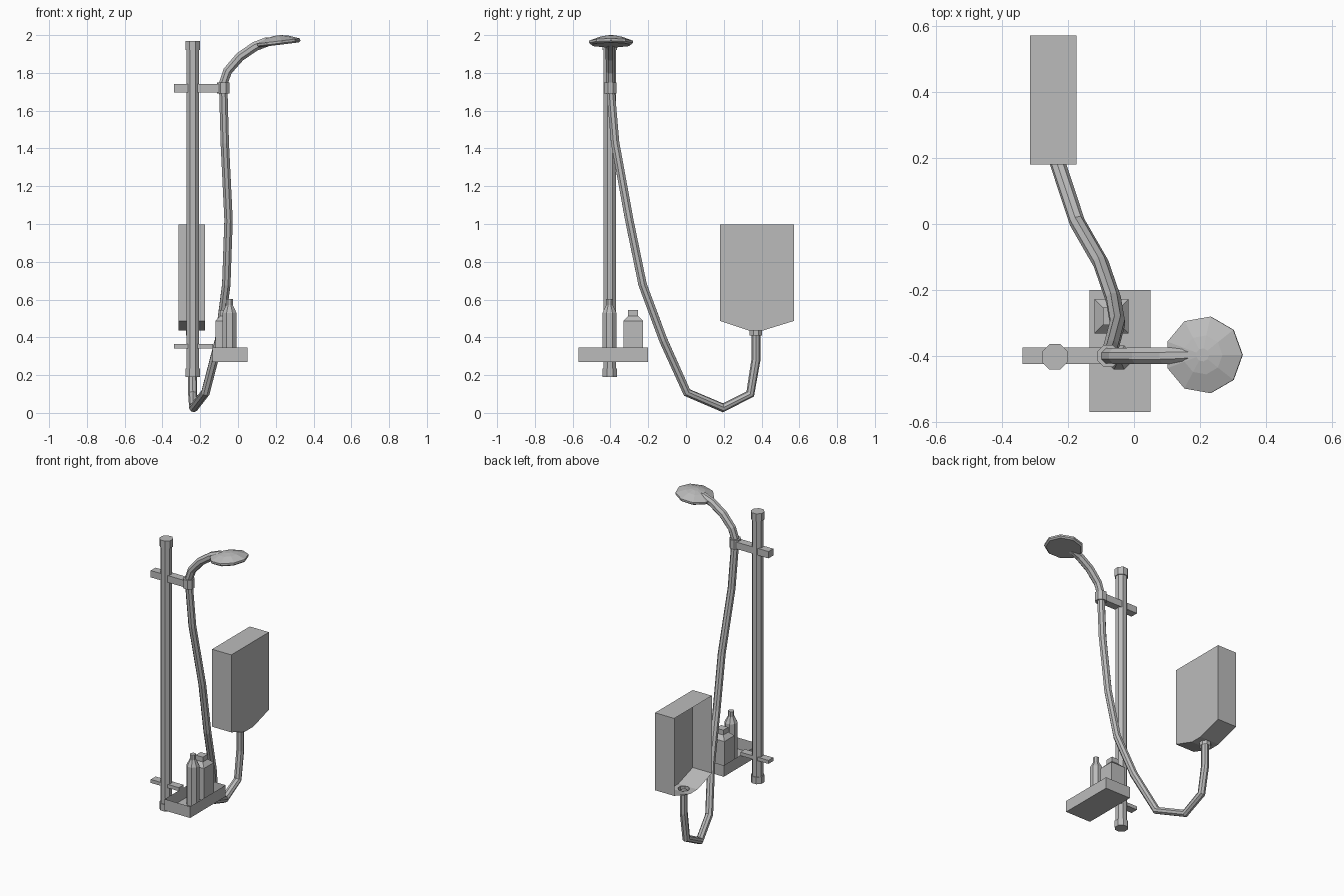
import bpy, bmesh, math
from mathutils import Vector, Matrix

if "Cube" in bpy.data.objects:
    bpy.data.objects.remove(bpy.data.objects["Cube"])

grey = bpy.data.materials.new("plain grey")
grey.diffuse_color = (0.5, 0.5, 0.5, 1)
grey.use_nodes = True
grey.node_tree.nodes["Principled BSDF"].inputs["Base Color"].default_value = grey.diffuse_color


def make(name, bm, fix=True):
    if fix:
        bmesh.ops.recalc_face_normals(bm, faces=bm.faces)
    me = bpy.data.meshes.new(name)
    bm.to_mesh(me)
    bm.free()
    me.materials.append(grey)
    ob = bpy.data.objects.new(name, me)
    bpy.context.collection.objects.link(ob)
    return ob


def box(name, lo, hi, open_top=False):
    bm = bmesh.new()
    lo, hi = Vector(lo), Vector(hi)
    size = hi - lo
    bmesh.ops.create_cube(bm, size=1, matrix=Matrix.Translation((lo + hi) / 2) @ Matrix.Diagonal((*size, 1)))
    if open_top:
        bm.normal_update()
        bmesh.ops.delete(bm, geom=[f for f in bm.faces if f.normal.z > 0.5], context='FACES_ONLY')
    return make(name, bm, not open_top)


def skin(name, rings, caps=True):
    bm = bmesh.new()
    loops = [[bm.verts.new(p) for p in ring] for ring in rings]
    n = len(loops[0])
    for a, b in zip(loops, loops[1:]):
        for i in range(n):
            j = (i + 1) % n
            bm.faces.new((a[i], a[j], b[j], b[i]))
    if caps:
        bm.faces.new(loops[0][::-1])
        bm.faces.new(loops[-1])
    return make(name, bm, caps)


def lathe(name, x, y, profile, sides=8, turn=None, caps=True):
    turn = math.pi / sides if turn is None else turn
    rings = []
    for r, z in profile:
        rings.append([Vector((x + r * math.cos(turn + math.tau * i / sides),
                              y + r * math.sin(turn + math.tau * i / sides), z)) for i in range(sides)])
    return skin(name, rings, caps)


def tube(name, path, radii, sides=8):
    pts = [Vector(p) for p in path]
    rings, side, last = [], Vector((1, 0, 0)), None
    for i, p in enumerate(pts):
        d = (pts[min(i + 1, len(pts) - 1)] - pts[max(i - 1, 0)]).normalized()
        if last is None:
            side = Vector((0, 1, 0))
        else:
            side = last.rotation_difference(d) @ side
        side = (side - d * side.dot(d)).normalized()
        up, last = d.cross(side), d
        rings.append([p + radii[i] * (side * math.cos(math.tau * (k + 0.5) / sides)
                                      + up * math.sin(math.tau * (k + 0.5) / sides)) for k in range(sides)])
    return skin(name, rings)


# Rail with its end caps
lathe("rail", -0.24, -0.403, [(0.036, 0.21), (0.036, 1.95)])
for name, z0, z1 in (("rail_cap_bottom", 0.19, 0.235), ("rail_cap_top", 1.92, 1.97)):
    lathe(name, -0.24, -0.403, [(0.042, z0), (0.042, z1)])

# Brackets and the ring that holds the shower arm
box("upper_bracket", (-0.338, -0.425, 1.695), (-0.09, -0.375, 1.74))
box("lower_bracket", (-0.338, -0.425, 0.342), (-0.133, -0.375, 0.365))
lathe("holder_ring", -0.078, -0.4, [(0.036, 1.69), (0.036, 1.75)])

# Open tray
box("tray", (-0.135, -0.57, 0.27), (0.05, -0.2, 0.345), open_top=True)

# Bottles standing in the tray
lathe("tall_bottle", -0.045, -0.405,
      [(0.04, 0.275), (0.04, 0.53), (0.019, 0.57), (0.019, 0.603)])
s = math.sqrt(2)
lathe("square_bottle", -0.068, -0.28,
      [(0.052 * s, 0.275), (0.052 * s, 0.487), (0.026 * s, 0.513), (0.026 * s, 0.545)], sides=4)

# Flexible hose from the holder down and round to the heater
hose = [(-0.078, -0.40, 1.72), (-0.07, -0.375, 1.43), (-0.05, -0.30, 1.02), (-0.062, -0.23, 0.68),
        (-0.10, -0.12, 0.385), (-0.172, 0.005, 0.108), (-0.235, 0.195, 0.027), (-0.24, 0.34, 0.10),
        (-0.243, 0.37, 0.28), (-0.243, 0.37, 0.425)]
tube("hose", hose, [0.024] * len(hose))

# Curved shower arm flaring into the head
arm = [(-0.078, -0.4, 1.72), (-0.076, -0.4, 1.75), (-0.055, -0.4, 1.81), (0.01, -0.4, 1.885),
       (0.09, -0.4, 1.94), (0.15, -0.398, 1.963), (0.21, -0.396, 1.975)]
tube("shower_arm", arm, [0.025, 0.025, 0.026, 0.027, 0.027, 0.027, 0.015])

# Nine-sided shower head, slightly tilted
head = lathe("shower_head", 0, 0, [(0.108, -0.008), (0.118, 0.0), (0.118, 0.012), (0.06, 0.034), (0.02, 0.042)],
             sides=9, turn=0)
head.data.transform(Matrix.Translation((0.213, -0.397, 1.956)) @ Matrix.Rotation(math.radians(-7), 4, 'Y'))

# Heater casing: side profile pulled along x, open at the wall side
profile = [(0.33, 0.437), (0.18, 0.487), (0.18, 0.997), (0.572, 0.997), (0.572, 0.487), (0.41, 0.437)]
bm = bmesh.new()
inner = [bm.verts.new((-0.315, y, z)) for y, z in profile]
outer = [bm.verts.new((-0.175, y, z)) for y, z in profile]
for i in range(5):
    bm.faces.new((inner[i], inner[i + 1], outer[i + 1], outer[i]))
bm.faces.new(outer)
make("heater_casing", bm)

# Flat strip under the casing with a round hole for the hose
bm = bmesh.new()
rect = [bm.verts.new(p + (0.437,)) for p in ((-0.315, 0.33), (-0.175, 0.33), (-0.175, 0.41), (-0.315, 0.41))]
hole = [bm.verts.new((-0.243 + 0.036 * math.cos(math.tau * (i + 0.5) / 8),
                      0.37 + 0.036 * math.sin(math.tau * (i + 0.5) / 8), 0.437)) for i in range(8)]
edges = [bm.edges.new((loop[i], loop[(i + 1) % len(loop)])) for loop in (rect, hole) for i in range(len(loop))]
bmesh.ops.bridge_loops(bm, edges=edges)
for f in bm.faces:
    f.normal_update()
    if f.normal.z > 0:
        f.normal_flip()
make("heater_base", bm, False)

# Hollow outlet collar
lathe("heater_outlet", -0.243, 0.37, [(0.036, 0.41), (0.036, 0.44)], caps=False)
